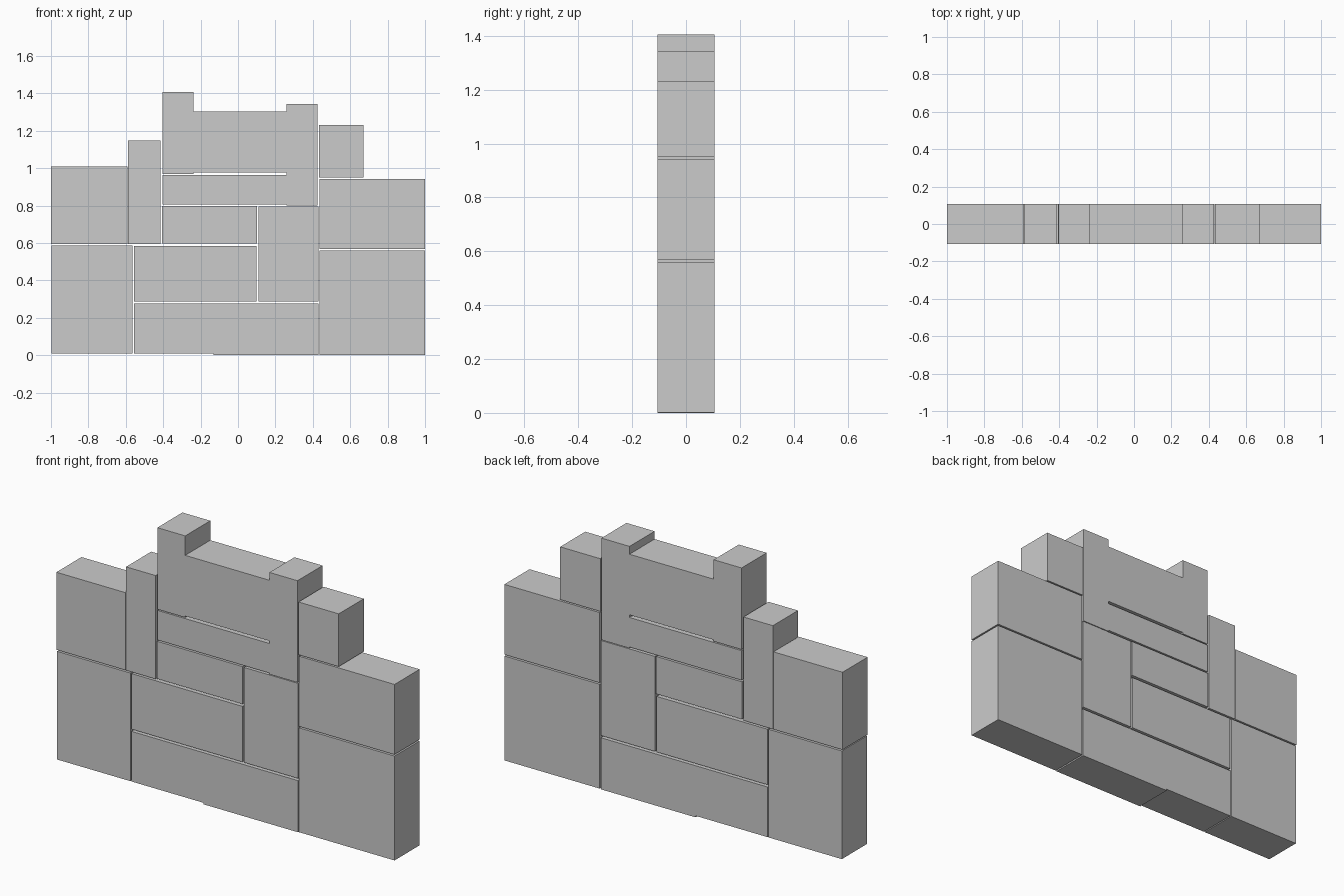
import bpy

if "Cube" in bpy.data.objects:
    bpy.data.objects.remove(bpy.data.objects["Cube"])

HALF_DEPTH = 0.106


def slab(name, outline):
    """Extrude an x/z outline through the wall thickness."""
    n = len(outline)
    verts = [(x, y, z) for y in (-HALF_DEPTH, HALF_DEPTH) for x, z in outline]
    faces = [tuple(range(n)), tuple(range(2 * n - 1, n - 1, -1))]
    faces += [(i, i + n, (i + 1) % n + n, (i + 1) % n) for i in range(n)]
    mesh = bpy.data.meshes.new(name)
    mesh.from_pydata(verts, [], faces)
    mesh.update()
    obj = bpy.data.objects.new(name, mesh)
    bpy.context.collection.objects.link(obj)


# Rectangular stones: left, right, bottom, top
stones = {
    "left_base_stone": (-0.996, -0.563, 0.008, 0.586),
    "left_upper_stone": (-1.0, -0.592, 0.594, 1.008),
    "left_narrow_stone": (-0.588, -0.414, 0.594, 1.147),
    "tall_cap_stone": (-0.403, -0.238, 0.97, 1.406),
    "top_middle_stone": (-0.238, 0.26, 0.978, 1.302),
    "right_pillar_stone": (0.26, 0.426, 0.8, 1.344),
    "right_cap_stone": (0.432, 0.67, 0.95, 1.232),
    "right_upper_stone": (0.436, 1.0, 0.568, 0.943),
    "right_base_stone": (0.436, 1.0, 0.002, 0.56),
    "lower_middle_stone": (-0.556, 0.1, 0.288, 0.585),
    "upright_middle_stone": (0.11, 0.43, 0.288, 0.796),
    "upper_middle_stone": (-0.406, 0.102, 0.598, 0.798),
    "long_flat_stone": (-0.403, 0.26, 0.806, 0.964),
}
for name, (x0, x1, z0, z1) in stones.items():
    slab(name, [(x0, z0), (x1, z0), (x1, z1), (x0, z1)])

# Bottom stone with a slight step in its underside
slab("middle_base_stone", [(-0.557, 0.008), (-0.13, 0.008), (-0.13, 0.0),
                           (0.43, 0.0), (0.43, 0.276), (-0.557, 0.276)])
